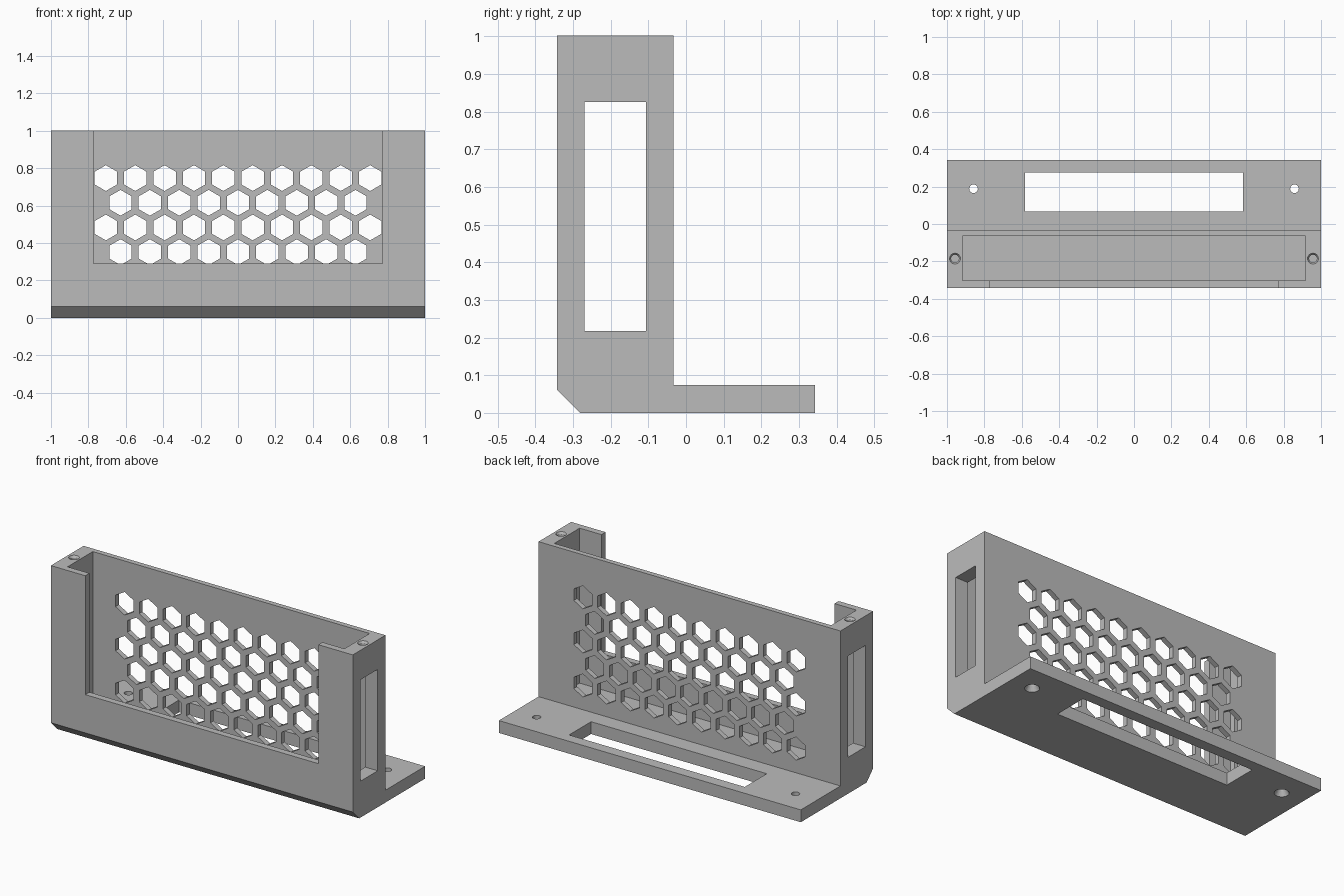
import bpy
import bmesh
import math
from mathutils import Matrix, Vector

cube = bpy.data.objects.get("Cube")
if cube:
    bpy.data.objects.remove(cube, do_unlink=True)

# Key sizes
FRONT, WALL_BACK, BACK = -0.342, -0.033, 0.342
BASE_TOP, HEIGHT, CHAMFER = 0.074, 1.002, 0.061

grey = bpy.data.materials.new("plain grey")
grey.use_nodes = True
grey.diffuse_color = (0.5, 0.5, 0.5, 1)
grey.node_tree.nodes["Principled BSDF"].inputs["Base Color"].default_value = (0.5, 0.5, 0.5, 1)


def make_object(name, bm):
    bmesh.ops.recalc_face_normals(bm, faces=bm.faces)
    mesh = bpy.data.meshes.new(name)
    bm.to_mesh(mesh)
    bm.free()
    mesh.materials.append(grey)
    obj = bpy.data.objects.new(name, mesh)
    bpy.context.collection.objects.link(obj)
    return obj


def add_box(bm, low, high):
    low, high = Vector(low), Vector(high)
    size = high - low
    matrix = Matrix.Translation((low + high) / 2) @ Matrix.Diagonal((*size, 1))
    bmesh.ops.create_cube(bm, size=1, matrix=matrix)


def add_prism(bm, points, direction):
    face = bm.faces.new([bm.verts.new(p) for p in points])
    grown = bmesh.ops.extrude_face_region(bm, geom=[face])["geom"]
    verts = [g for g in grown if isinstance(g, bmesh.types.BMVert)]
    bmesh.ops.translate(bm, verts=verts, vec=direction)


def add_lathe(bm, x, y, profile, steps=24):
    """Closed solid of revolution from (radius, z) pairs."""
    rings = []
    for r, z in profile:
        rings.append([bm.verts.new((x + r * math.cos(a), y + r * math.sin(a), z))
                      for a in (math.tau * i / steps for i in range(steps))])
    for a, b in zip(rings, rings[1:]):
        for i in range(steps):
            j = (i + 1) % steps
            bm.faces.new((a[i], a[j], b[j], b[i]))
    bm.faces.new(rings[0])
    bm.faces.new(rings[-1])


def cut(target, bm):
    cutter = make_object("cutter", bm)
    cutter.hide_render = True
    mod = target.modifiers.new("cut", "BOOLEAN")
    mod.operation = "DIFFERENCE"
    mod.solver = "EXACT"
    mod.object = cutter
    bpy.context.view_layer.update()
    graph = bpy.context.evaluated_depsgraph_get()
    result = bpy.data.meshes.new_from_object(target.evaluated_get(graph))
    target.modifiers.clear()
    target.data = result
    bpy.data.objects.remove(cutter, do_unlink=True)


# L-shaped body with chamfered lower front edge
bm = bmesh.new()
profile = [(FRONT, CHAMFER), (FRONT + CHAMFER, 0), (BACK, 0), (BACK, BASE_TOP),
           (WALL_BACK, BASE_TOP), (WALL_BACK, HEIGHT), (FRONT, HEIGHT)]
add_prism(bm, [(-1, y, z) for y, z in profile], (2, 0, 0))
body = make_object("bracket_body", bm)

# Open-topped pocket
bm = bmesh.new()
add_box(bm, (-0.917, -0.303, BASE_TOP), (0.917, -0.064, 1.2))
cut(body, bm)

# Front opening
bm = bmesh.new()
add_box(bm, (-0.772, -0.5, 0.29), (0.772, -0.2, 1.2))
cut(body, bm)

# Side windows
bm = bmesh.new()
add_box(bm, (-1.2, -0.27, 0.218), (1.2, -0.106, 0.825))
cut(body, bm)

# Slot in the base flange
bm = bmesh.new()
add_box(bm, (-0.582, 0.067, -0.1), (0.582, 0.275, 0.15))
cut(body, bm)

# Honeycomb vents in the back wall, alternating ten and nine
bm = bmesh.new()
for row in range(5):
    count = 10 - row % 2
    cz = 0.747 - row * 0.132
    for col in range(count):
        cx = (col - (count - 1) / 2) * 0.157
        ring = [(cx + 0.069 * math.sin(k * math.pi / 3), -0.15,
                 cz + 0.069 * math.cos(k * math.pi / 3)) for k in range(6)]
        add_prism(bm, ring, (0, 0.2, 0))
cut(body, bm)

# Screw holes: blind ones in the wall tops, countersunk ones through the base
bm = bmesh.new()
for side in (-1, 1):
    add_lathe(bm, side * 0.957, -0.185,
              [(0.021, 0.87), (0.021, 0.99), (0.029, HEIGHT), (0.029, 1.1)])
    add_lathe(bm, side * 0.858, 0.188,
              [(0.04, -0.1), (0.04, 0), (0.023, 0.03), (0.023, 0.15)])
cut(body, bm)
